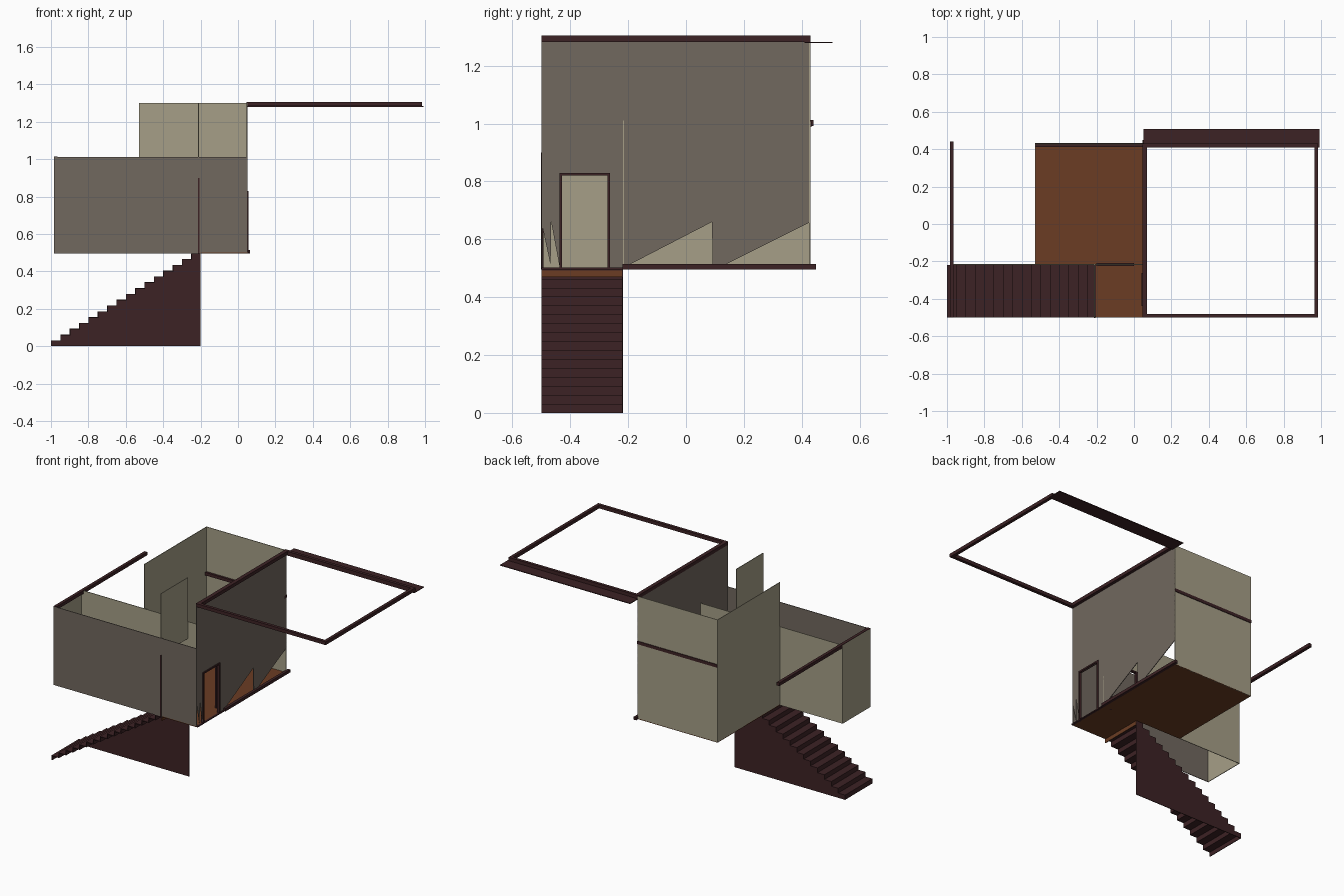
import bpy, bmesh
from mathutils import Vector

if "Cube" in bpy.data.objects:
    bpy.data.objects.remove(bpy.data.objects["Cube"])


def material(name, rgb):
    m = bpy.data.materials.new(name)
    m.diffuse_color = (*rgb, 1)
    m.use_nodes = True
    m.node_tree.nodes["Principled BSDF"].inputs["Base Color"].default_value = m.diffuse_color
    return m


GREY = material("grey brown wall", (0.165, 0.138, 0.114))
KHAKI = material("khaki wall", (0.38, 0.345, 0.245))
WOOD = material("orange brown floor", (0.145, 0.046, 0.017))
DARK = material("dark timber", (0.046, 0.016, 0.018))


def plate(name, axis, a, b, outline, mat):
    """Flat outline extruded from a to b along an axis."""
    def point(u, v, w):
        return {"x": (w, u, v), "y": (u, w, v), "z": (u, v, w)}[axis]
    bm = bmesh.new()
    face = bm.faces.new([bm.verts.new(point(u, v, a)) for u, v in outline])
    res = bmesh.ops.extrude_face_region(bm, geom=[face], use_keep_orig=True)
    verts = [g for g in res["geom"] if isinstance(g, bmesh.types.BMVert)]
    bmesh.ops.translate(bm, verts=verts, vec=Vector(point(0, 0, b - a)))
    bmesh.ops.recalc_face_normals(bm, faces=bm.faces)
    bmesh.ops.triangulate(bm, faces=[f for f in bm.faces if len(f.verts) > 4])
    me = bpy.data.meshes.new(name)
    bm.to_mesh(me)
    bm.free()
    me.materials.append(mat)
    ob = bpy.data.objects.new(name, me)
    bpy.context.collection.objects.link(ob)
    return ob


def box(name, x0, x1, y0, y1, z0, z1, mat):
    return plate(name, "z", z0, z1, [(x0, y0), (x1, y0), (x1, y1), (x0, y1)], mat)


T = 0.004          # wall thickness
L, M, R = -0.985, -0.53, 0.05
F, I, B = -0.50, -0.218, 0.43
Z0, Z1, Z2 = 0.496, 1.01, 1.30

# Floor: main room and landing in one L shape
plate("floor", "z", Z0, Z0 + 0.005,
      [(M, I), (-0.2, I), (-0.2, F), (R, F), (R, B), (M, B)], WOOD)

# Walls of the low stair corridor
box("front_wall", L, R, F, F + T, Z0, Z1, GREY)
box("corridor_end_wall", L, L + T, F, I, Z0, Z1, KHAKI)
plate("corridor_inner_wall", "y", I, I + T,
      [(L, Z0), (-0.2, Z0), (-0.2, 0.82), (0, 0.82), (0, Z0), (R, Z0), (R, Z1), (L, Z1)], KHAKI)

# Tall walls of the main room
box("back_wall", M, R, B - T, B, Z0, Z2, KHAKI)
box("left_wall", M, M + T, I, B, Z0, Z2, KHAKI)
box("stair_head_wall", -0.213, -0.209, F + T, I, 0.9, Z2, KHAKI)

# Right wall with doorway and triangular openings along its foot
plate("right_wall", "x", R - T, R,
      [(B, Z2), (F, Z2), (F, 0.66), (-0.468, 0.51), (-0.466, 0.66), (-0.437, 0.505),
       (-0.435, Z0), (-0.43, Z0), (-0.43, 0.82), (-0.27, 0.82), (-0.27, Z0), (-0.21, 0.505),
       (0.09, 0.66), (0.092, 0.505), (0.12, 0.505), (B, 0.66)], GREY)


def door_frame(name, axis, pos, depth, u0, u1, z1, w=0.01):
    outline = [(u0 - w, Z0), (u0, Z0), (u0, z1), (u1, z1), (u1, Z0),
               (u1 + w, Z0), (u1 + w, z1 + w), (u0 - w, z1 + w)]
    plate(name, axis, pos, pos + depth, outline, DARK)


door_frame("right_door_frame", "x", R - 0.01, 0.016, -0.428, -0.272, 0.82)
door_frame("inner_door_frame", "y", I - 0.006, 0.016, -0.19, -0.01, 0.81)
box("front_post", -0.213, -0.205, F - 0.002, F + 0.008, Z0, 0.9, DARK)

# Trim strips
box("right_sill", R - 0.004, R + 0.014, -0.22, 0.45, Z0, 0.515, DARK)
box("landing_sill", R - 0.004, R + 0.008, F, -0.22, Z0, 0.503, DARK)
box("back_trim", M, R, B - 0.018, B + 0.004, 0.988, 1.008, DARK)
box("left_eave_beam", L, L + 0.02, F, 0.44, 0.992, 1.013, DARK)

# Open roof frame to the right
W, RX, ZB, ZT = 0.02, 0.985, 1.283, 1.305
box("roof_beam_wall", R - 0.005, R + W, F, B, ZB, ZT, DARK)
box("roof_beam_far", RX - W, RX, F, B, ZB, ZT, DARK)
box("roof_beam_front", R + W, RX - W, F, F + W, ZB, ZT, DARK)
box("roof_beam_back", R + W, RX - W, B - W, B, ZB, ZT, DARK)
box("roof_eave_board", R, 0.992, B - 0.02, 0.507, 1.278, 1.283, DARK)

# Stairs: thin folded run of risers and treads with one side panel
N, X0, X1, H = 16, -1.0, -0.2, 0.497
dx, dz = (X1 - X0) / N, H / N
top = []
for i in range(N):
    top += [(X0 + i * dx, i * dz), (X0 + i * dx, (i + 1) * dz)]
top.append((X1, H))
under = [(x + T, z - T) for x, z in top[1:-1]]
plate("stair_steps", "y", F, I,
      top + [(X1, H - T)] + under[::-1] + [(X0 + T, 0)], DARK)
plate("stair_side_panel", "y", I - T, I, top + [(X1, 0)], DARK)
box("landing_edge", X1 - T, X1, F, I, 0.47, 0.5, WOOD)
